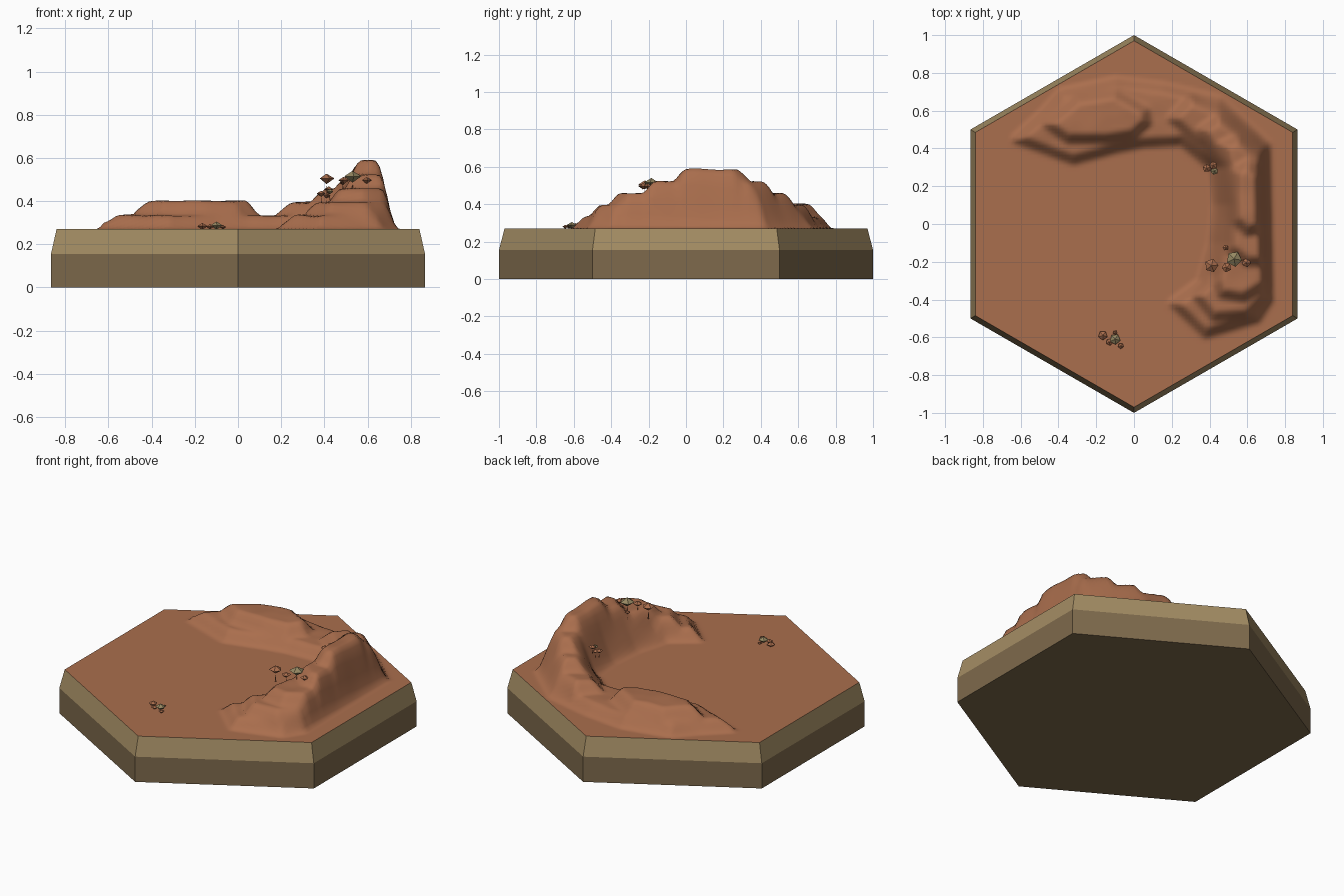
import bpy, bmesh, math
from mathutils import Vector, noise

if "Cube" in bpy.data.objects:
    bpy.data.objects.remove(bpy.data.objects["Cube"])

TOP, RIM, STEP = 0.27, 0.97, 0.155


def material(name, r, g, b):
    lin = [((c / 255 + 0.055) / 1.055) ** 2.4 for c in (r, g, b)]
    m = bpy.data.materials.new(name)
    m.diffuse_color = (*lin, 1)
    m.use_nodes = True
    m.node_tree.nodes["Principled BSDF"].inputs["Base Color"].default_value = m.diffuse_color
    return m


clay = material("red clay", 170, 110, 77)
sand = material("sandstone", 164, 141, 100)
dark_sand = material("dark sandstone", 126, 106, 76)
olive = material("dry olive", 150, 136, 98)


def finish(name, bm, mats):
    me = bpy.data.meshes.new(name)
    bm.to_mesh(me)
    bm.free()
    for m in mats:
        me.materials.append(m)
    ob = bpy.data.objects.new(name, me)
    bpy.context.collection.objects.link(ob)
    return ob


def hexagon(bm, r, z):
    return [bm.verts.new((r * math.sin(i * math.pi / 3), -r * math.cos(i * math.pi / 3), z))
            for i in range(6)]


# Hexagonal plinth: straight lower band, slightly tapered upper band
bm = bmesh.new()
rings = [hexagon(bm, 1, 0), hexagon(bm, 1, STEP), hexagon(bm, RIM, TOP)]
bm.faces.new(rings[0][::-1])
for k in range(2):
    for i in range(6):
        j = (i + 1) % 6
        f = bm.faces.new((rings[k][i], rings[k][j], rings[k + 1][j], rings[k + 1][i]))
        f.material_index = k
finish("plinth", bm, [dark_sand, sand])

# Stacked terraces of the curved ridge: (rise, outline)
terraces = [
    (0.063, [(-.62, .45), (-.48, .58), (-.38, .69), (-.1, .75), (.15, .72), (.45, .65),
             (.70, .42), (.715, -.40), (.65, -.50), (.38, -.58), (.21, -.42), (.36, -.31),
             (.42, -.1), (.44, .1), (.42, .3), (.25, .44), (.05, .43), (-.1, .40), (-.32, .34)]),
    (0.068, [(-.46, .53), (-.3, .66), (-.1, .69), (.06, .60), (.07, .54), (0, .475),
             (-.15, .45), (-.35, .45)]),
    (0.062, [(.20, .56), (.3, .66), (.45, .60), (.69, .40), (.705, -.38), (.6, -.48),
             (.42, -.49), (.33, -.38), (.42, -.28), (.45, -.1), (.47, .1), (.45, .3), (.36, .42)]),
    (0.062, [(.36, .50), (.45, .56), (.68, .38), (.695, -.32), (.58, -.39), (.46, -.37),
             (.44, -.30), (.48, -.1), (.495, .1), (.475, .3)]),
    (0.064, [(.47, .42), (.55, .45), (.67, .34), (.685, -.2), (.6, -.2), (.51, -.13),
             (.515, .1), (.50, .3)]),
    (0.066, [(.54, .28), (.6, .32), (.66, .26), (.665, -.02), (.6, -.04), (.54, .02),
             (.535, .15)]),
]


def inside_depth(x, y, poly):
    """Signed distance to an outline, positive inside."""
    best, inside = 9.0, False
    for (ax, ay), (bx, by) in zip(poly, poly[1:] + poly[:1]):
        dx, dy = bx - ax, by - ay
        t = max(0, min(1, ((x - ax) * dx + (y - ay) * dy) / (dx * dx + dy * dy)))
        best = min(best, math.hypot(x - ax - t * dx, y - ay - t * dy))
        if (ay > y) != (by > y) and x < ax + dx * (y - ay) / dy:
            inside = not inside
    return best if inside else -best


def height(x, y):
    h = 0
    for rise, poly in terraces:
        t = max(0, min(1, inside_depth(x, y, poly) / 0.075 + 0.5))
        h += rise * t * t * (3 - 2 * t)
    # slight weathering of the slopes
    return h + min(h, 0.06) * 0.1 * noise.noise(Vector((x * 9, y * 9, 0)))


# Ground and ridge in one sheet, trimmed to the rim of the plinth
bm = bmesh.new()
bmesh.ops.create_grid(bm, x_segments=116, y_segments=116, size=1)
for i in range(6):
    a = i * math.pi / 3
    n = Vector((math.cos(a), math.sin(a), 0))
    bmesh.ops.bisect_plane(bm, geom=bm.verts[:] + bm.edges[:] + bm.faces[:], dist=1e-6,
                           plane_co=n * RIM * math.cos(math.pi / 6), plane_no=n,
                           clear_outer=True)
for v in bm.verts:
    v.co.z = TOP + height(v.co.x, v.co.y)
for f in bm.faces:
    f.smooth = True
finish("ground_and_ridge", bm, [clay])


# Scrub: small faceted crowns on thin stems
def scrub(name, plants, stem):
    bm = bmesh.new()
    for x, y, z, r, index in plants:
        crown = [bm.verts.new((x + r * math.cos(i * math.tau / 5 + x * 40),
                               y + r * math.sin(i * math.tau / 5 + x * 40), z)) for i in range(5)]
        peak = bm.verts.new((x, y, z + 0.6 * r))
        base = bm.verts.new((x, y, z - 0.7 * r))
        for i in range(5):
            a, b = crown[i], crown[(i + 1) % 5]
            for f in (bm.faces.new((a, b, peak)), bm.faces.new((b, a, base))):
                f.material_index = index
        foot = [bm.verts.new((x + r * 0.15 * math.cos(i * math.tau / 3),
                              y + r * 0.15 * math.sin(i * math.tau / 3), z - 0.5 * r - stem))
                for i in range(3)]
        for i in range(3):
            bm.faces.new((foot[i], foot[(i + 1) % 3], base))
    finish(name, bm, [clay, olive])


scrub("scrub_on_ridge", [(.41, -.22, .505, .037, 0), (.49, -.23, .497, .026, 0),
                         (.53, -.185, .515, .042, 1), (.595, -.205, .497, .024, 0),
                         (.485, -.125, .485, .016, 0)], 0.06)
scrub("scrub_on_slope", [(.385, .295, .435, .022, 0), (.42, .31, .455, .022, 0),
                         (.425, .28, .445, .02, 1), (.41, .295, .425, .018, 0)], 0.03)
scrub("scrub_on_plain", [(-.165, -.59, .284, .025, 0), (-.13, -.625, .282, .019, 0),
                         (-.10, -.61, .288, .029, 1), (-.07, -.645, .28, .016, 0),
                         (-.10, -.575, .279, .012, 0)], 0.005)
